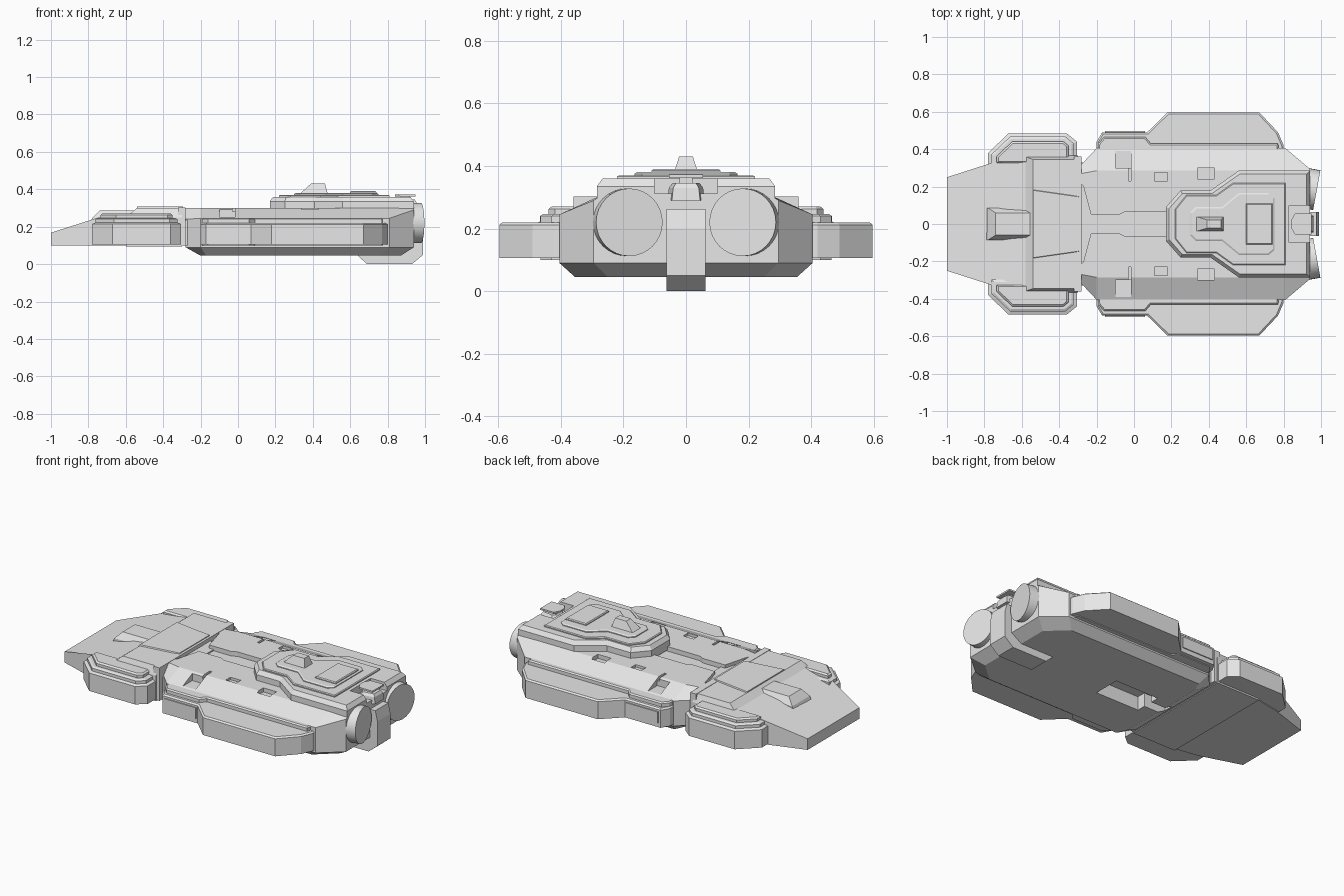
import bpy, bmesh, math
from mathutils import Vector

cube = bpy.data.objects.get("Cube")
if cube:
    bpy.data.objects.remove(cube)

grey = bpy.data.materials.new("hull_grey")
grey.use_nodes = True
colour = (0.8, 0.8, 0.8, 1)
grey.diffuse_color = colour
grey.node_tree.nodes["Principled BSDF"].inputs["Base Color"].default_value = colour


def loft(name, rings):
    """Capped solid through rings with equal point counts."""
    bm = bmesh.new()
    loops = [[bm.verts.new(p) for p in ring] for ring in rings]
    n = len(loops[0])
    for a, b in zip(loops, loops[1:]):
        for i in range(n):
            j = (i + 1) % n
            bm.faces.new((a[i], a[j], b[j], b[i]))
    bm.faces.new(loops[0][::-1])
    bm.faces.new(loops[-1])
    bmesh.ops.recalc_face_normals(bm, faces=bm.faces)
    me = bpy.data.meshes.new(name)
    bm.to_mesh(me)
    bm.free()
    me.materials.append(grey)
    ob = bpy.data.objects.new(name, me)
    bpy.context.collection.objects.link(ob)
    return ob


def full(half):
    """Mirror a half outline across the centre line."""
    return list(half) + [(p[0], -p[1], *p[2:]) for p in reversed(half)]


def inset(outline, d):
    pts = [Vector(p) for p in outline]
    n = len(pts)
    area = sum(pts[i - 1].cross(pts[i]) for i in range(n))
    s = 1 if area > 0 else -1
    out = []
    for i, p in enumerate(pts):
        a = (p - pts[i - 1]).normalized()
        b = (pts[(i + 1) % n] - p).normalized()
        na, nb = Vector((-a.y, a.x)) * s, Vector((-b.y, b.x)) * s
        out.append(p + (na + nb) * (d / (1 + na.dot(nb))))
    return out


def stack(name, outline, levels):
    """Extrude an outline through (height, inset) levels."""
    return loft(name, [[(p.x, p.y, z) for p in inset(outline, d)] for z, d in levels])


def rect(x0, x1, y0, y1):
    return [(x0, y0), (x1, y0), (x1, y1), (x0, y1)]


def box(name, x0, x1, y0, y1, z0, z1):
    return stack(name, rect(x0, x1, y0, y1), [(z0, 0), (z1, 0)])


def cut(ob, cutter):
    cutter.hide_render = True
    mod = ob.modifiers.new("cut", "BOOLEAN")
    mod.operation = "DIFFERENCE"
    mod.solver = "EXACT"
    mod.object = cutter
    bpy.context.view_layer.objects.active = ob
    bpy.ops.object.modifier_apply(modifier=mod.name)
    bpy.data.objects.remove(cutter)


# Main hull: chamfered belly, upright sides, sloped shoulders
hull = loft("main_hull", [full(r) for r in (
    [(-.2, .29, .045), (-.17, .355, .045), (.75, .355, .045), (.87, .25, .045)],
    [(-.28, .32, .09), (-.2, .405, .09), (.81, .405, .09), (.94, .295, .09)],
    [(-.28, .32, .24), (-.2, .405, .245), (.81, .405, .245), (.94, .295, .29)],
    [(-.28, .27, .3), (-.2, .285, .3), (.81, .285, .3), (.94, .28, .3)])])

# Dorsal trench, belly bay and small notches
cut(hull, stack("trench", full([(-.3, .24), (-.27, .2), (-.23, .05), (-.08, .05), (-.05, .065), (.26, .065)]),
                [(.272, 0), (.4, 0)]))
cut(hull, stack("bay", full([(-.25, .03), (-.1, .03), (-.1, .085), (.2, .085)]), [(0, 0), (.13, 0)]))
for s in (1, -1):
    for x0, x1, y0, y1, z in ((.11, .18, .23, .275, .285), (.34, .43, .24, .3, .275),
                              (-.1, -.015, .3, .39, .25), (-.03, -.015, .23, .3, .28)):
        a, b = sorted((s * y0, s * y1))
        cut(hull, box("notch", x0, x1, a, b, z, .4))

# Raised rear deck with a notch for the sensor mast
deck_plan = full([(.17, .09), (.25, .18), (.41, .18), (.56, .285), (.94, .285)])
deck = stack("raised_deck", deck_plan, [(.28, 0), (.335, 0), (.36, .018)])
cut(deck, box("notch", .83, 1.0, -.1, .1, .312, .4))
stack("sensor_base", full([(.85, .035), (.87, .06), (.96, .045)]), [(.29, 0), (.33, .005), (.345, .015)])
stack("sensor_plate", full([(.84, .02), (.86, .055), (.95, .055)]), [(.362, 0), (.372, 0)])
box("sensor_post", .87, .92, -.02, .02, .3, .365)

# Command plates and tower
stack("middle_deck", full([(.22, .08), (.28, .155), (.44, .155), (.53, .22), (.81, .22)]),
      [(.35, 0), (.366, 0), (.37, .005)])
stack("command_plate", full([(.3, .06), (.33, .09), (.47, .09), (.56, .165), (.72, .165), (.75, .14)]),
      [(.36, 0), (.375, 0), (.38, .008)])
stack("hatch_plate", rect(.6, .74, -.11, .11), [(.37, 0), (.385, 0), (.39, .005)])
loft("command_tower", [
    [(.33, -.04, .375), (.48, -.04, .375), (.48, .04, .375), (.33, .04, .375)],
    [(.39, -.022, .43), (.465, -.022, .43), (.465, .022, .43), (.39, .022, .43)]])

# Keel fin at the stern
profile = [(.64, .045), (.69, 0), (.93, 0), (.99, .05), (.99, .2), (.975, .262), (.9, .262), (.64, .1)]
loft("keel_fin", [[(x, y, z) for x, z in profile] for y in (-.063, .063)])

# Engine nozzles, toed inward
for s, side in ((1, "left"), (-1, "right")):
    bpy.ops.mesh.primitive_cylinder_add(vertices=32, radius=.108, depth=.1,
        location=(.928, s * .19, .22), rotation=(0, math.pi / 2, -s * .18))
    nozzle = bpy.context.object
    nozzle.name = side + "_engine_nozzle"
    nozzle.data.materials.append(grey)
    bpy.ops.object.shade_smooth_by_angle(angle=math.radians(30))

# Side armour pods, bow pods and their rims
sponson = [(-.2, .36), (-.2, .44), (-.17, .49), (.07, .49), (.18, .597), (.67, .597), (.77, .49), (.8, .42), (.8, .36)]
rim = [(-.2, .36), (-.19, .43), (-.16, .465), (.06, .465), (.09, .43), (.77, .43), (.78, .36)]
bow_pod = [(-.78, .28), (-.78, .38), (-.67, .485), (-.36, .485), (-.305, .44), (-.305, .28)]
for s, side in ((1, "left"), (-1, "right")):
    def flip(o):
        return [(x, s * y) for x, y in o]
    stack(side + "_sponson", flip(sponson), [(.105, 0), (.212, 0), (.22, .01)])
    stack(side + "_sponson_rim", flip(rim), [(.1, 0), (.24, 0), (.247, .008)])
    a, b = sorted((s * .48, s * .496))
    box(side + "_sponson_panel", -.155, .06, a, b, .132, .2)
    stack(side + "_bow_pod", flip(bow_pod), [(.105, 0), (.215, 0), (.222, .018), (.24, .018), (.246, .03)])
    stack(side + "_bow_pod_cap", flip(bow_pod), [(.24, .045), (.262, .045), (.27, .055)])

# Neck between hull and bow
stack("neck", rect(-.34, -.24, -.33, .33), [(.1, 0), (.235, 0)])
stack("neck_spine", rect(-.34, -.2, -.13, .13), [(.2, 0), (.28, 0)])

# Bow block with a tapering centre panel
loft("bow_block", [full(r) for r in (
    [(-.6, .365, .095), (-.3, .365, .095)],
    [(-.6, .365, .25), (-.3, .365, .25)],
    [(-.54, .345, .3), (-.3, .345, .3)])])
loft("bow_centre_panel", [full(r) for r in (
    [(-.54, .185, .295), (-.295, .15, .295)],
    [(-.54, .18, .307), (-.295, .145, .307)])])
box("bow_rear_collar", -.32, -.28, -.36, .36, .1, .302)

# Wedge prow
loft("prow", [full(r) for r in (
    [(-1, .25, .1), (-.75, .33, .1), (-.58, .36, .1)],
    [(-1, .25, .168), (-.75, .33, .248), (-.58, .35, .268)])])

# Bridge on the prow
loft("bridge", [full(r) for r in (
    [(-.79, .085, .22), (-.55, .085, .22)],
    [(-.78, .085, .245), (-.55, .085, .25)],
    [(-.74, .06, .286), (-.55, .06, .286)])])
